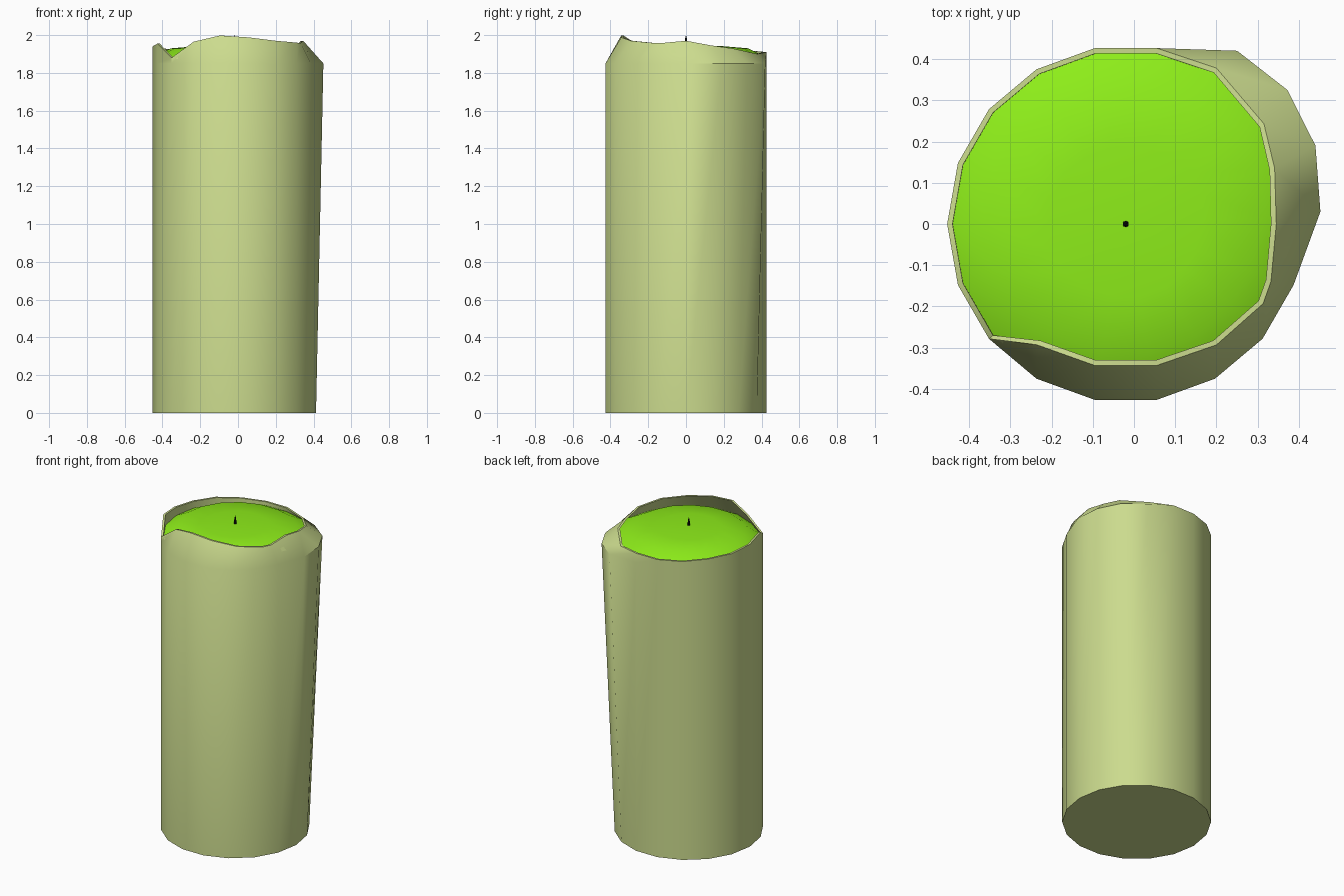
import bpy, bmesh
from math import cos, sin, radians, pi
from mathutils import Vector

if "Cube" in bpy.data.objects:
    bpy.data.objects.remove(bpy.data.objects["Cube"])

N = 18
C = Vector((-0.02, 0, 0))
R = 0.433


def material(name, rgb):
    m = bpy.data.materials.new(name)
    m.diffuse_color = (*rgb, 1)
    m.use_nodes = True
    m.node_tree.nodes["Principled BSDF"].inputs["Base Color"].default_value = m.diffuse_color
    return m


def loft(name, rings, mat, angle, cap_start=False, tip=None):
    """Skin a stack of equal-length rings; optionally close the first end and fan to a tip."""
    bm = bmesh.new()
    vr = [[bm.verts.new(p) for p in ring] for ring in rings]
    n = len(rings[0])
    for a, b in zip(vr, vr[1:]):
        for i in range(n):
            j = (i + 1) % n
            bm.faces.new((a[i], a[j], b[j], b[i]))
    if cap_start:
        bm.faces.new(vr[0][::-1])
    if tip is not None:
        t = bm.verts.new(tip)
        for i in range(n):
            bm.faces.new((vr[-1][i], vr[-1][(i + 1) % n], t))
    me = bpy.data.meshes.new(name)
    bm.to_mesh(me)
    bm.free()
    ob = bpy.data.objects.new(name, me)
    bpy.context.collection.objects.link(ob)
    me.materials.append(mat)
    bpy.ops.object.select_all(action='DESELECT')
    ob.select_set(True)
    bpy.context.view_layer.objects.active = ob
    bpy.ops.object.shade_smooth_by_angle(angle=radians(angle))
    return ob


def circle(r, z, n=N):
    return [C + Vector((r * cos(2 * pi * i / n), r * sin(2 * pi * i / n), z)) for i in range(n)]


def inset(ring, d):
    out = []
    for p in ring:
        v = Vector((p.x - C.x, p.y - C.y, 0))
        out.append(p - v.normalized() * d)
    return out


# Shoulder ring, bulging towards the back right
base = circle(R, 0)
shoulder = circle(R, 1.85)
for k, (x, y) in {0: (0.452, 0.03), 1: (0.44, 0.19), 2: (0.372, 0.325), 3: (0.25, 0.42)}.items():
    shoulder[k] = Vector((x, y, 1.85))

# Softened rim: heights per vertex, pulled inward at the front and right
heights = [1.97, 1.945, 1.93, 1.90, 1.91, 1.91, 1.915, 1.925, 1.93,
           1.94, 1.955, 1.88, 1.965, 1.998, 1.988, 1.97, 1.96, 1.957]
rim = [Vector((p.x, p.y, h)) for p, h in zip(base, heights)]
moved = {0: (0.345, 0), 1: (0.341, 0.135), 2: (0.315, 0.243), 3: (0.20, 0.378),
         12: (-0.235, -0.293), 13: (-0.095, -0.343), 14: (0.055, -0.343),
         15: (0.20, -0.293), 16: (0.313, -0.193), 17: (0.332, -0.14)}
for k, (x, y) in moved.items():
    rim[k].x, rim[k].y = x, y
rim_in = inset(rim, 0.013)
wall_in = inset(shoulder, 0.014)

# Candle body with thin wall
loft("candle_body", [base, shoulder, rim, rim_in, wall_in],
     material("wax_shell", (0.60, 0.71, 0.27)), 35, cap_start=True)

# Domed melted wax, its edge lying on the inner wall
edge = []
for a, b in zip(wall_in, rim_in):
    z = min(1.887, b.z - 0.008)
    edge.append(a.lerp(b, (z - a.z) / (b.z - a.z)))


def dome_ring(f, z):
    return [Vector((C.x + (p.x - C.x) * f, C.y + (p.y - C.y) * f, z)) for p in edge]


loft("melted_wax", [edge, dome_ring(0.8, 1.93), dome_ring(0.45, 1.942)],
     material("wax_pool", (0.27, 0.85, 0.01)), 60, tip=C + Vector((0, 0, 1.948)))

# Wick
loft("wick", [circle(0.008, 1.93, 8), circle(0.007, 1.965, 8), circle(0.003, 1.99, 8)],
     material("burnt_wick", (0.005, 0.005, 0.005)), 40, cap_start=True,
     tip=C + Vector((0, 0, 2.0)))
